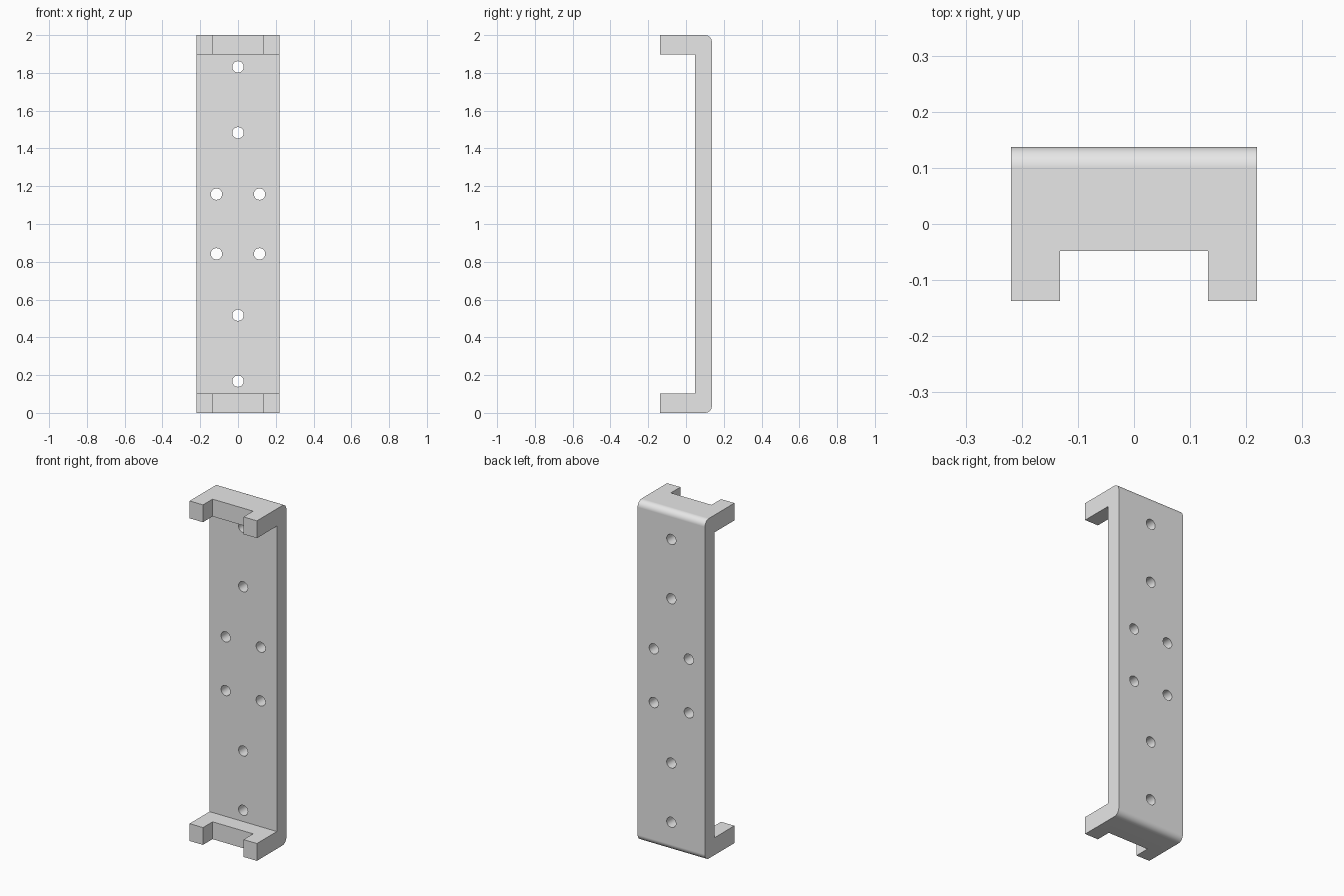
import bpy, bmesh, math
from mathutils import Matrix, Vector

cube = bpy.data.objects.get("Cube")
if cube:
    bpy.data.objects.remove(cube, do_unlink=True)

HALF_W, DEPTH, HEIGHT = 0.219, 0.137, 2.0
PLATE_Y, FLANGE, RADIUS = 0.048, 0.102, 0.037
HOLE_R = 0.03

grey = bpy.data.materials.new("plain grey")
grey.use_nodes = True
grey.diffuse_color = (0.8, 0.8, 0.8, 1)
grey.node_tree.nodes["Principled BSDF"].inputs["Base Color"].default_value = (0.8, 0.8, 0.8, 1)


def make_object(name, bm):
    bmesh.ops.recalc_face_normals(bm, faces=bm.faces)
    mesh = bpy.data.meshes.new(name)
    bm.to_mesh(mesh)
    bm.free()
    mesh.materials.append(grey)
    obj = bpy.data.objects.new(name, mesh)
    bpy.context.collection.objects.link(obj)
    return obj


# Side profile (y, z): a C shape with rounded back corners
def half_profile():
    pts = [(PLATE_Y, FLANGE), (-DEPTH, FLANGE), (-DEPTH, 0)]
    for i in range(13):
        a = math.pi / 2 * (i / 12 - 1)
        pts.append((DEPTH - RADIUS + RADIUS * math.cos(a), RADIUS + RADIUS * math.sin(a)))
    return pts


lower = half_profile()
profile = lower + [(y, HEIGHT - z) for y, z in reversed(lower)]
bm = bmesh.new()
face = bm.faces.new([bm.verts.new((-HALF_W, y, z)) for y, z in profile])
ext = bmesh.ops.extrude_face_region(bm, geom=[face])
moved = [v for v in ext["geom"] if isinstance(v, bmesh.types.BMVert)]
bmesh.ops.translate(bm, verts=moved, vec=Vector((2 * HALF_W, 0, 0)))
bracket = make_object("bracket", bm)

# Notch cutter, passing through the front of both flanges
bm = bmesh.new()
bmesh.ops.create_cube(bm, size=1, matrix=Matrix.Translation((0, -0.148, 1))
                      @ Matrix.Diagonal((0.264, 0.2, 2.4, 1)))
notch = make_object("notch_cutter", bm)

# Screw hole cutters, mirrored about the middle height
bm = bmesh.new()
turn = Matrix.Rotation(math.pi / 2, 4, 'X')
for x, dz in [(0, 0.832), (0, 0.483), (0.114, 0.158), (-0.114, 0.158)]:
    for side in (-1, 1):
        bmesh.ops.create_cone(bm, cap_ends=True, segments=32, radius1=HOLE_R, radius2=HOLE_R,
                              depth=0.2, matrix=Matrix.Translation((x, 0.1, 1 + side * dz)) @ turn)
holes = make_object("hole_cutter", bm)

# Cut, then remove the helpers
bpy.ops.object.select_all(action='DESELECT')
bpy.context.view_layer.objects.active = bracket
bracket.select_set(True)
for cutter in (notch, holes):
    cutter.hide_render = True
    mod = bracket.modifiers.new("cut", 'BOOLEAN')
    mod.operation, mod.solver, mod.object = 'DIFFERENCE', 'EXACT', cutter
    bpy.ops.object.modifier_apply(modifier=mod.name)
    bpy.data.objects.remove(cutter, do_unlink=True)

# Smooth rounded corners and holes, crisp flat faces
bpy.ops.object.shade_smooth_by_angle(angle=math.radians(30))
weighted = bracket.modifiers.new("flat_face_normals", 'WEIGHTED_NORMAL')
weighted.keep_sharp = True
